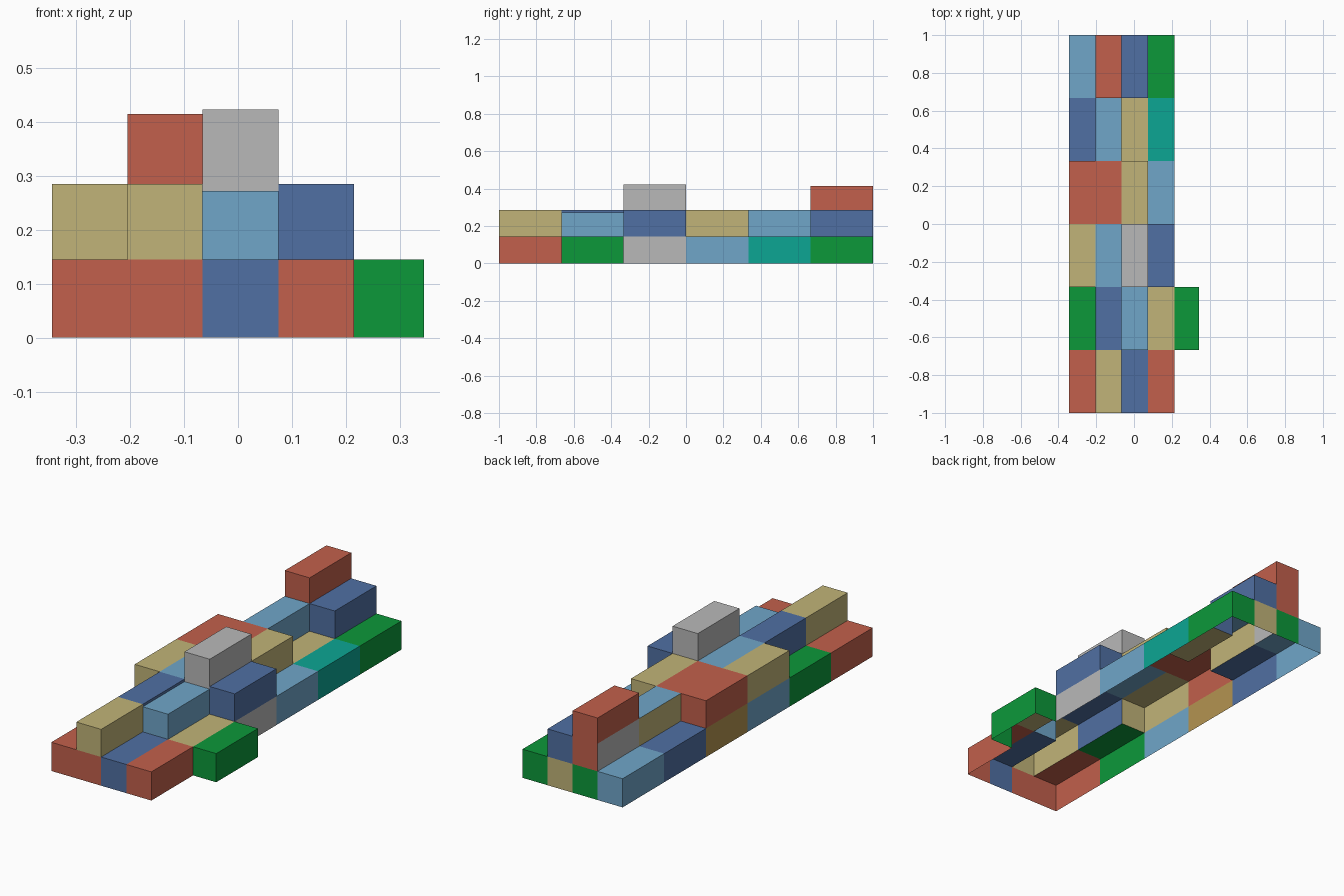
import bpy, bmesh

if "Cube" in bpy.data.objects:
    bpy.data.objects.remove(bpy.data.objects["Cube"])

# Flat colours (sRGB 0-255 converted to linear)
def lin(c):
    c /= 255
    return c / 12.92 if c <= 0.04045 else ((c + 0.055) / 1.055) ** 2.4

RGB = {
    'r': ('brick_red', (194, 96, 76)), 't': ('tan', (193, 180, 120)),
    'b': ('blue', (80, 112, 163)), 'l': ('light_blue', (112, 166, 201)),
    'g': ('green', (12, 152, 58)), 'e': ('teal', (12, 166, 148)),
    'w': ('light_grey', (185, 185, 185)), 'd': ('dark_tan', (180, 148, 80)),
}
KEYS = list(RGB)
MATS = []
for name, rgb in RGB.values():
    m = bpy.data.materials.new(name)
    m.diffuse_color = (*[lin(c) for c in rgb], 1)
    m.use_nodes = True
    m.node_tree.nodes["Principled BSDF"].inputs["Base Color"].default_value = m.diffuse_color
    MATS.append(m)

# Grid of bricks: rows run front to back, columns left to right
XS = [-0.345, -0.205, -0.066, 0.075, 0.215, 0.345]
YS = [-1 + i / 3 for i in range(7)]
Z1, Z2 = 0.145, 0.285
TOP = ['rtbr.', 'gbltg', 'tlwb.', 'rrtl.', 'blte.', 'lrbg.']    # top colours
BASE = ['rrbr.', 'gbltg', 'ltww.', 'drtl.', 'blte.', 'lgtg.']   # bottom course
LEVEL = ['1211.', '12111', '2232.', '2221.', '1211.', '1321.']
HEIGHT = {'.': 0, '1': Z1, '2': Z2, '3': 0.423}
SPECIAL = {(1, 2): 0.272, (5, 1): 0.415}
# (row, column, direction) of middle-course walls that differ from the top
ODD_WALL = {(5, 1, 'left'): 'w', (4, 1, 'left'): 't'}


def height(r, c):
    if not (0 <= r < 6 and 0 <= c < 5):
        return 0
    return SPECIAL.get((r, c), HEIGHT[LEVEL[r][c]])


def brick(r, c):
    """Open-bottomed brick stack with walls only where it is exposed."""
    bm = bmesh.new()
    x0, x1, y0, y1, h = XS[c], XS[c + 1], YS[r], YS[r + 1], height(r, c)

    def face(pts, key):
        f = bm.faces.new([bm.verts.new(p) for p in pts])
        f.material_index = KEYS.index(key)

    face([(x0, y0, h), (x1, y0, h), (x1, y1, h), (x0, y1, h)], TOP[r][c])
    sides = {
        'front': (-1, 0, (x0, y0), (x1, y0)), 'right': (0, 1, (x1, y0), (x1, y1)),
        'back': (1, 0, (x1, y1), (x0, y1)), 'left': (0, -1, (x0, y1), (x0, y0)),
    }
    for side, (dr, dc, a, b) in sides.items():
        low = height(r + dr, c + dc)
        cuts = [low] + [z for z in (Z1, Z2) if low < z < h] + [h]
        for z0, z1 in zip(cuts, cuts[1:]):
            if z1 - z0 < 1e-5:
                continue
            key = TOP[r][c]
            if z1 <= Z1:
                key = BASE[r][c]
            elif z1 <= Z2:
                key = ODD_WALL.get((r, c, side), key)
            face([(*a, z0), (*b, z0), (*b, z1), (*a, z1)], key)
    bmesh.ops.remove_doubles(bm, verts=bm.verts, dist=1e-5)
    me = bpy.data.meshes.new(f'brick_row{r}_col{c}')
    bm.to_mesh(me)
    bm.free()
    for m in MATS:
        me.materials.append(m)
    bpy.context.collection.objects.link(bpy.data.objects.new(me.name, me))


# Two-course test: the low light-blue stack and tall stack keep own heights
LEVEL[1] = '12211'
LEVEL[4] = '1211.'
for r in range(6):
    for c in range(5):
        if height(r, c) > 0:
            brick(r, c)
